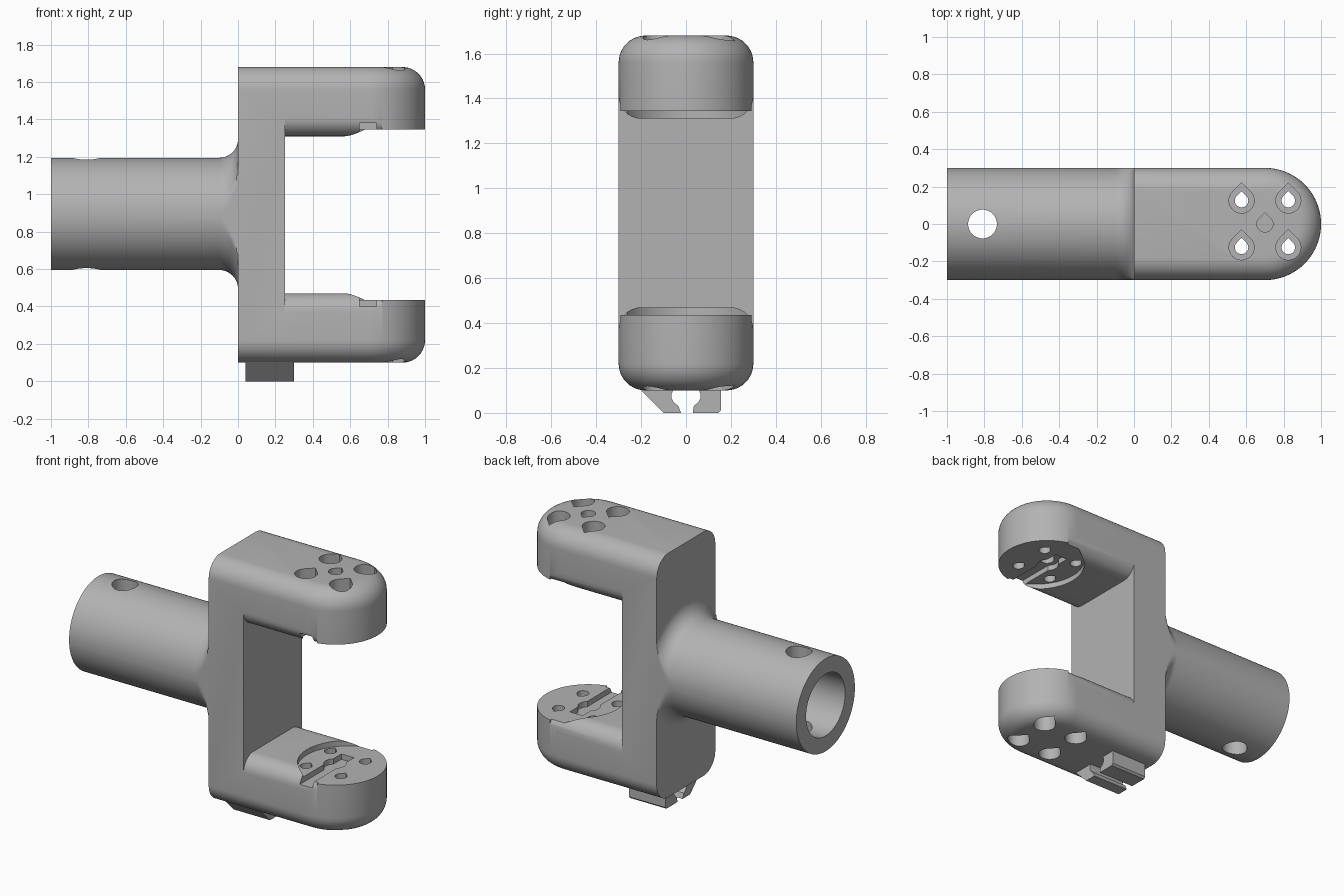
import bpy, bmesh, math
from math import sin, cos, pi, sqrt

if "Cube" in bpy.data.objects:
    bpy.data.objects.remove(bpy.data.objects["Cube"])

grey = bpy.data.materials.new("matte_grey")
grey.use_nodes = True
COLOUR = (0.45, 0.45, 0.45, 1)
grey.diffuse_color = COLOUR
grey.node_tree.nodes["Principled BSDF"].inputs["Base Color"].default_value = COLOUR

MID = 0.89            # height of the mirror plane and of the tube axis
BOTTOM, TOP = 0.10, 1.68
HALF = 0.30           # half width of the yoke


def loft(name, rings):
    """Closed solid through a list of equal-length rings."""
    bm = bmesh.new()
    loops = [[bm.verts.new(p) for p in ring] for ring in rings]
    n = len(loops[0])
    for a, b in zip(loops, loops[1:]):
        for i in range(n):
            j = (i + 1) % n
            bm.faces.new((a[i], a[j], b[j], b[i]))
    bm.faces.new(loops[0])
    bm.faces.new(loops[-1])
    bmesh.ops.recalc_face_normals(bm, faces=bm.faces)
    mesh = bpy.data.meshes.new(name)
    bm.to_mesh(mesh)
    bm.free()
    obj = bpy.data.objects.new(name, mesh)
    bpy.context.collection.objects.link(obj)
    mesh.materials.append(grey)
    return obj


def prism_z(name, pts, a, b):
    return loft(name, [[(x, y, z) for x, y in pts] for z in (a, b)])


def prism_x(name, pts, a, b):
    return loft(name, [[(x, y, z) for y, z in pts] for x in (a, b)])


def rect(x0, x1, y0, y1):
    return [(x0, y0), (x1, y0), (x1, y1), (x0, y1)]


def circle(cx, cy, r, n=48):
    return [(cx + r * cos(2 * pi * i / n), cy + r * sin(2 * pi * i / n)) for i in range(n)]


def teardrop(cx, cy, r, n=24):
    arc = [0.75 * pi + 1.5 * pi * i / n for i in range(n + 1)]
    return [(cx + r * cos(t), cy + r * sin(t)) for t in arc] + [(cx, cy + r * sqrt(2))]


def cut(obj, cutter):
    mod = obj.modifiers.new("cut", "BOOLEAN")
    mod.operation = "DIFFERENCE"
    mod.solver = "EXACT"
    mod.object = cutter
    bpy.context.view_layer.objects.active = obj
    bpy.ops.object.modifier_apply(modifier=mod.name)
    bpy.data.objects.remove(cutter)


def smooth(obj):
    bpy.ops.object.select_all(action="DESELECT")
    obj.select_set(True)
    bpy.context.view_layer.objects.active = obj
    bpy.ops.object.shade_smooth_by_angle(angle=math.radians(30))


# Yoke: round-nosed block with rounded top and bottom rims
def yoke_ring(inset, z, n=40):
    r = HALF - inset
    arc = [(0.7 + r * cos(t), r * sin(t), z) for t in (-pi / 2 + pi * i / n for i in range(n + 1))]
    return [(0, -r, z)] + arc + [(0, r, z)]


RIM, STEPS = 0.12, 10
lower = []
for i in range(STEPS + 1):
    t = pi / 2 * i / STEPS
    lower.append((RIM * (1 - sin(t)), BOTTOM + RIM * (1 - cos(t))))
levels = lower + [(d, TOP + BOTTOM - z) for d, z in reversed(lower)]
yoke = loft("yoke", [yoke_ring(d, z) for d, z in levels])

# Opening between the arms, with rounded inner arm edges
quarter = [(0.2 + 0.1 * sin(t), 0.37 + 0.1 * cos(t)) for t in (pi / 2 * i / 10 for i in range(11))]
right_low = quarter + [(0.35, 0.37)]
low = [(-y, z) for y, z in reversed(right_low)] + right_low
opening = low + [(y, 2 * MID - z) for y, z in reversed(low)]
cut(yoke, prism_x("opening_cutter", opening, 0.25, 0.77))

# Flat seats at the arm ends
SEAT = 0.435
cut(yoke, prism_z("end_cutter", rect(0.76, 1.1, -0.4, 0.4), SEAT, 2 * MID - SEAT))
cut(yoke, prism_z("seat_cutter", circle(0.79, 0, 0.298, 64), SEAT, 2 * MID - SEAT))

# Shallow keyhole grooves in both seats
GROOVE = 0.40
for shape in (rect(0.65, 0.74, -0.35, 0.13), circle(0.695, 0, 0.066)):
    cut(yoke, prism_z("groove_cutter", shape, GROOVE, 2 * MID - GROOVE))

# Teardrop screw holes with counterbores
for x in (0.575, 0.825):
    for y in (-0.125, 0.125):
        cut(yoke, prism_z("hole_cutter", teardrop(x, y, 0.036), 0, 2))
        cut(yoke, prism_z("bore_cutter", teardrop(x, y, 0.067), 0, 0.3))
        cut(yoke, prism_z("bore_cutter", teardrop(x, y, 0.067), 2 * MID - 0.3, 2))
cut(yoke, prism_z("centre_hole_cutter", teardrop(0.7, 0, 0.043), 1, 2))
smooth(yoke)


# Tube with a flared root, trimmed to the width of the yoke
def tube_ring(x, r, n=96):
    limit = HALF - 0.0005
    return [(x, max(-limit, min(limit, y)), z) for y, z in circle(0, MID + 0.005, r, n)]


flare = [(-0.1 + 0.1 * sin(t), 0.4 - 0.1 * cos(t)) for t in (pi / 2 * i / 12 for i in range(13))]
tube = loft("tube", [tube_ring(x, r) for x, r in [(-1, 0.3)] + flare + [(0.01, 0.4)]])
cut(tube, prism_x("tube_bore_cutter", circle(0, MID + 0.005, 0.2, 64), -1.1, 0))
cut(tube, prism_z("pin_hole_cutter", circle(-0.81, 0, 0.077), 0, 2))
smooth(tube)

# Cable clip jaws under the yoke
bowl = [(0.065 * cos(t), 0.075 + 0.05 * sin(t)) for t in (-1.0 + 1.4 * i / 8 for i in range(9))]
jaw_a = [(0.155, 0.12), (0.155, 0.012), (0.143, 0), (0.03, 0)] + bowl + [(0.05, 0.12)]
jaw_b = [(-0.22, 0.12), (-0.2, 0.1), (-0.1, 0), (-0.022, 0)] + [(-y, z) for y, z in bowl] + [(-0.05, 0.12)]
for name, pts in (("clip_jaw_back", jaw_a), ("clip_jaw_front", jaw_b)):
    jaw = prism_x(name, pts, 0.04, 0.30)
    smooth(jaw)
